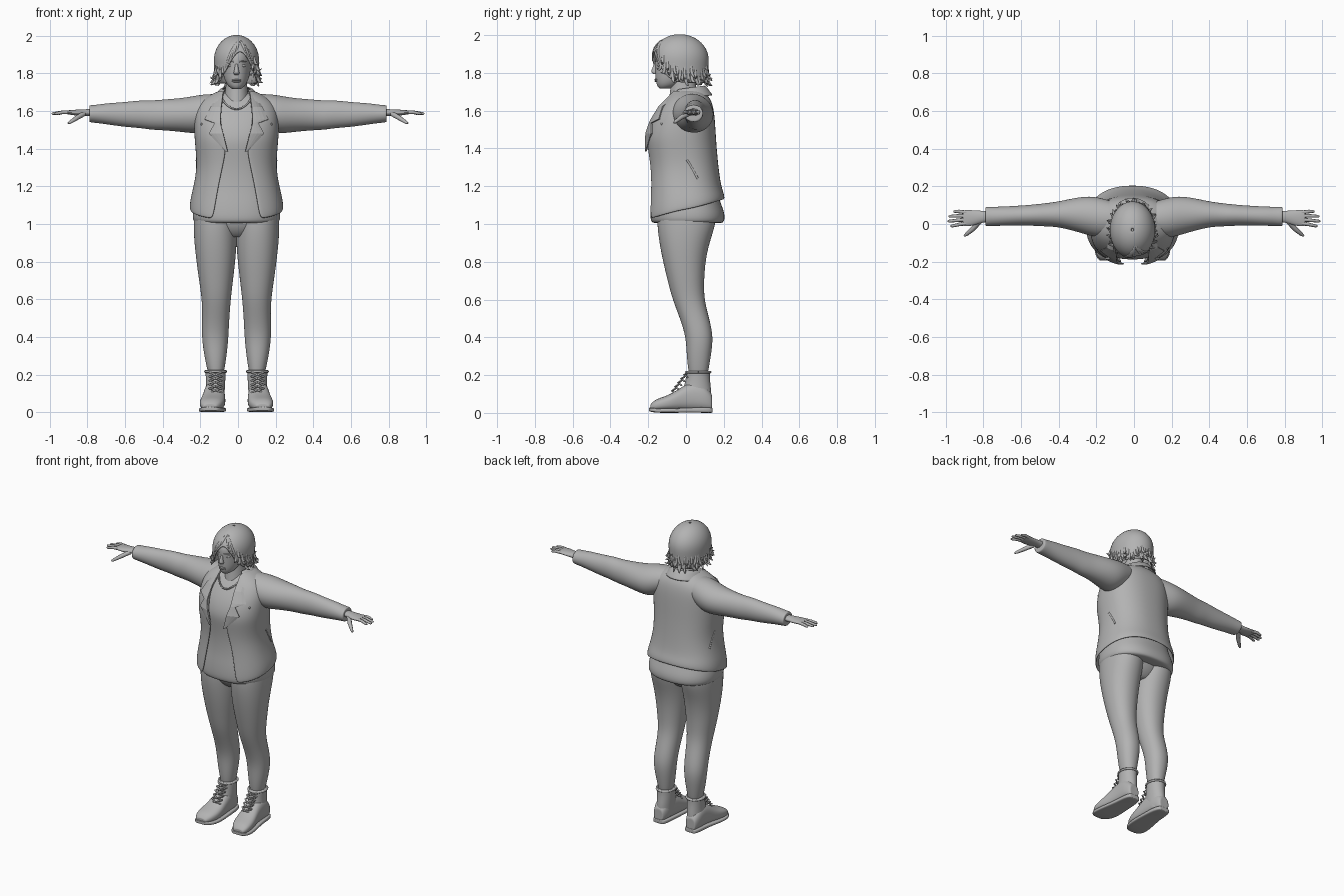
import bpy, bmesh, math, random
from math import sin, cos, pi
from mathutils import Vector

random.seed(4)
CENTRE = -0.008
ROUND = 0.85
old = bpy.data.objects.get("Cube")
if old:
    bpy.data.objects.remove(old, do_unlink=True)

grey = bpy.data.materials.new("plain grey")
grey.use_nodes = True
grey.diffuse_color = (0.45, 0.45, 0.45, 1)
grey.node_tree.nodes["Principled BSDF"].inputs["Base Color"].default_value = grey.diffuse_color


def finish(ob, mirror=False, subsurf=0, solid=0, shift=CENTRE):
    """Place an object, give it the material and add its modifiers."""
    bpy.context.scene.collection.objects.link(ob)
    ob.data.materials.append(grey)
    ob.location.x = shift
    if mirror:
        ob.modifiers.new("Mirror", 'MIRROR').use_mirror_merge = False
    if solid:
        mod = ob.modifiers.new("Solidify", 'SOLIDIFY')
        mod.thickness, mod.offset = solid, 0
    if subsurf:
        mod = ob.modifiers.new("Subdivision", 'SUBSURF')
        mod.levels = mod.render_levels = subsurf
    return ob


def surface(name, rows, closed=False, caps=False, smooth=True, **opts):
    """Skin rows of points with quads."""
    bm = bmesh.new()
    grid = [[bm.verts.new(p) for p in row] for row in rows]
    n = len(rows[0])
    for low, high in zip(grid, grid[1:]):
        for i in range(n if closed else n - 1):
            j = (i + 1) % n
            bm.faces.new((low[i], low[j], high[j], high[i]))
    if caps:
        bm.faces.new(grid[0])
        bm.faces.new(grid[-1])
    bmesh.ops.recalc_face_normals(bm, faces=bm.faces)
    mesh = bpy.data.meshes.new(name)
    bm.to_mesh(mesh)
    bm.free()
    if smooth:
        mesh.shade_smooth()
    return finish(bpy.data.objects.new(name, mesh), **opts)


def loft(name, axis, rings, power=1.0, sides=24, subsurf=2, **opts):
    """Rounded sections (position, low a, high a, low b, high b) along an axis."""
    def section(ring, scale=1):
        pos, a0, a1, b0, b1 = ring
        pts = []
        for i in range(sides):
            t = 2 * pi * i / sides
            c, s = (math.copysign(abs(v) ** power, v) * scale / 2 for v in (cos(t), sin(t)))
            a, b = (a0 + a1) / 2 + (a1 - a0) * c, (b0 + b1) / 2 + (b1 - b0) * s
            pts.append({'x': (pos, a, b), 'y': (a, pos, b), 'z': (a, b, pos)}[axis])
        return pts
    rows = [section(rings[0], 0.85)] + [section(r) for r in rings] + [section(rings[-1], 0.85)]
    return surface(name, rows, closed=True, caps=True, subsurf=subsurf, **opts)


def sym(rings):
    return [(z, -r, r, front, back) for z, r, front, back in rings]


def tubes(name, paths, radius, kind='POLY', **opts):
    """Round strands; every path point is (x, y, z, relative thickness)."""
    curve = bpy.data.curves.new(name, 'CURVE')
    curve.dimensions = '3D'
    curve.bevel_depth, curve.bevel_resolution = radius, 2
    curve.use_fill_caps = True
    for path in paths:
        sp = curve.splines.new(kind)
        sp.points.add(len(path) - 1)
        for pt, (x, y, z, w) in zip(sp.points, path):
            pt.co, pt.radius = (x, y, z, 1), w
        if kind == 'NURBS':
            sp.use_endpoint_u, sp.order_u, sp.resolution_u = True, 3, 5
        sp.use_smooth = True
    return finish(bpy.data.objects.new(name, curve), **opts)


def ball(name, loc, size, **opts):
    bm = bmesh.new()
    bmesh.ops.create_uvsphere(bm, u_segments=16, v_segments=10, radius=1)
    for v in bm.verts:
        v.co = Vector(loc) + v.co * Vector(size)
    mesh = bpy.data.meshes.new(name)
    bm.to_mesh(mesh)
    bm.free()
    mesh.shade_smooth()
    return finish(bpy.data.objects.new(name, mesh), **opts)


def lerp_table(table, z):
    for a, b in zip(table, table[1:]):
        if z <= b[0]:
            f = max(0, (z - a[0]) / (b[0] - a[0]))
            return [p + (q - p) * f for p, q in zip(a, b)][1:]
    return table[-1][1:]


# Trousers
loft("trouser_leg", 'z', [
    (.2, .068, .15, .015, .115), (.3, .052, .172, .003, .132), (.4, .042, .186, 0, .146),
    (.5, .038, .182, -.032, .124), (.6, .03, .184, -.072, .096), (.7, .018, .2, -.098, .096),
    (.8, .006, .213, -.122, .103), (.9, -.002, .225, -.142, .124), (1, -.005, .23, -.155, .16),
    (1.08, 0, .225, -.15, .16)], power=.93, mirror=True)
loft("trouser_seat", 'z', sym([(.93, .1, -.09, .08), (.98, .2, -.14, .13), (1.08, .22, -.155, .155)]))

# Boots
loft("boot_shaft", 'z', [
    (.03, .07, .165, .02, .133), (.1, .063, .165, -.03, .136), (.15, .06, .162, -.006, .13),
    (.195, .058, .164, 0, .126), (.222, .056, .166, .002, .128)], mirror=True)
loft("boot_foot", 'y', [
    (.137, .085, .155, .01, .1), (.1, .068, .17, .01, .15), (.04, .063, .172, .01, .17),
    (-.02, .06, .178, .01, .14), (-.07, .058, .19, .01, .105), (-.12, .062, .197, .01, .085),
    (-.165, .08, .193, .01, .07), (-.188, .105, .175, .015, .045)], power=.8, mirror=True)
loft("boot_sole", 'y', [
    (.14, .08, .158, 0, .028), (.1, .063, .174, 0, .03), (.03, .06, .174, .002, .028),
    (-.07, .053, .195, 0, .024), (-.13, .058, .203, 0, .024), (-.17, .075, .198, .002, .026),
    (-.195, .1, .175, .008, .028)], power=.45, subsurf=1, mirror=True)
laces = []
for i in range(5):
    y, z = -.068 + .016 * i, .112 + .021 * i
    for side in (-1, 1):
        laces.append([(.112 - .034 * side, y + .012, z - .008, 1), (.112, y - .006, z + .005, 1),
                      (.112 + .034 * side, y + .012, z + .016, 1)])
tubes("boot_laces", laces, .005, mirror=True)
tubes("boot_cuff", [[(.111 + .055 * cos(t * pi / 8), .065 + .063 * sin(t * pi / 8), .216, 1)
                     for t in range(17)]], .007, mirror=True)

# Shirt and jacket share one body profile: height, half width, front, back
body = [(1.02, .245, -.205, .2), (1.1, .24, -.2, .195), (1.2, .222, -.192, .18),
        (1.3, .205, -.19, .166), (1.4, .212, -.202, .157), (1.46, .218, -.209, .153),
        (1.54, .22, -.185, .148), (1.6, .215, -.15, .142), (1.65, .19, -.115, .13),
        (1.685, .13, -.085, .105), (1.705, .085, -.065, .08)]
opening = [(1.02, .125), (1.2, .095), (1.4, .052), (1.48, .075), (1.6, .088), (1.705, .07)]
inset = .016
shirt = [(1.005, .232, -.188, .205), (1.06, .236, -.19, .207), (1.13, .222, -.184, .175)]
shirt += [(z - .008, r - inset, f + inset, b - inset) for z, r, f, b in body[2:]]
loft("shirt", 'z', sym(shirt), power=ROUND, sides=32)


def body_point(t, z, out=0):
    r, front, back = lerp_table(body, z)
    s, c = (math.copysign(abs(v) ** ROUND, v) for v in (sin(t), cos(t)))
    return (r + out) * s, (front + back) / 2 - ((back - front) / 2 + out) * c, z


def front_point(x, z, out):
    r = lerp_table(body, z)[0]
    return (x, body_point(math.asin(min(1, abs(x) / r) ** (1 / ROUND)), z, out)[1], z)


rows = []
for z, r, front, back in body:
    start = math.asin(min(1, lerp_table(opening, z)[0] / r) ** (1 / ROUND))
    row = []
    for i in range(37):
        t = start + (2 * pi - 2 * start) * i / 36
        x, y, h = body_point(t, z)
        row.append((x, y, h + .055 * (1 - cos(t)) * max(0, (1.2 - z) / .18)))
    rows.append(row)
surface("jacket_body", rows, subsurf=2, solid=.012)

lapel = [(1.7, .07, .095), (1.62, .08, .135), (1.555, .085, .168), (1.535, .085, .115),
         (1.48, .07, .145), (1.385, .047, .055)]
surface("jacket_lapel", [[front_point(a + (b - a) * i / 4, z, .014) for i in range(5)]
                         for z, a, b in lapel], solid=.009, smooth=False, mirror=True)
collar = []
for grow, z in ((0, 1.715), (.012, 1.72), (.035, 1.685), (.05, 1.668)):
    collar.append([((.072 + grow) * sin(t), .01 - (.08 + grow) * cos(t), z - .012 * cos(t))
                   for t in (.9 + (2 * pi - 1.8) * i / 24 for i in range(25))])
surface("jacket_collar", collar, solid=.008, subsurf=1)
tubes("pocket_zip", [[body_point(1.65 + .06 * i, 1.34 - .025 * i, .004) + (1,) for i in range(5)]],
      .006, mirror=True)
ball("lapel_stud", front_point(.185, 1.53, .006), (.006, .006, .006), mirror=True)
tubes("shirt_neckline", [[front_point(x, 1.61 + 9 * x * x, -.013) + (1,)
                          for x in (.016 * i - .08 for i in range(11))]], .005)

# Sleeves, hands and fingers
loft("sleeve", 'x', [
    (.08, -.05, .11, 1.55, 1.69), (.16, -.075, .135, 1.5, 1.692), (.22, -.068, .148, 1.478, 1.684),
    (.29, -.045, .145, 1.488, 1.67), (.4, -.016, .12, 1.498, 1.662), (.46, -.014, .112, 1.5, 1.656),
    (.52, -.01, .105, 1.51, 1.658), (.6, -.008, .098, 1.515, 1.648), (.7, -.01, .093, 1.53, 1.642),
    (.755, -.01, .091, 1.537, 1.633), (.79, -.012, .092, 1.54, 1.632)], mirror=True, shift=0)
loft("hand", 'x', [
    (.76, .01, .07, 1.57, 1.612), (.81, .008, .07, 1.575, 1.61), (.85, -.008, .073, 1.575, 1.608),
    (.89, -.014, .075, 1.58, 1.606), (.91, -.01, .072, 1.584, 1.603)], mirror=True, shift=0)
fingers = [[(.89, .004 + .019 * i, 1.593, 1.1), (.93, .032 + (i - 1.5) * .023, 1.594, 1),
            (tip - .008, .028 + (i - 1.5) * .026, 1.587, .8), (tip, .028 + (i - 1.5) * .026, 1.586, .4)]
           for i, tip in enumerate((.975, .99, .985, .96))]
fingers.append([(.82, .015, 1.585, 1.5), (.855, -.025, 1.565, 1.4),
                (.89, -.055, 1.542, 1), (.902, -.064, 1.535, .5)])
tubes("fingers", fingers, .0095, mirror=True, shift=0)

# Neck, head and face
loft("neck", 'z', sym([(1.6, .07, -.1, .08), (1.68, .064, -.088, .065),
                       (1.74, .056, -.08, .05), (1.79, .055, -.08, .05)]))
loft("head", 'z', sym([
    (1.718, .024, -.142, -.08), (1.732, .045, -.154, -.04), (1.76, .061, -.161, 0),
    (1.8, .074, -.164, .06), (1.85, .08, -.165, .09), (1.9, .085, -.168, .1),
    (1.95, .075, -.13, .07), (1.975, .04, -.08, .02)]))
loft("nose", 'z', sym([(1.793, .012, -.172, -.15), (1.803, .018, -.187, -.15),
                       (1.82, .011, -.181, -.15), (1.85, .008, -.17, -.15)]), sides=12)
ball("eye", (.033, -.141, 1.842), (.015, .013, .009), mirror=True)
tubes("eyebrow", [[(.016, -.163, 1.862, .7), (.034, -.157, 1.868, 1), (.055, -.139, 1.862, .4)]],
      .004, 'NURBS', mirror=True)
for part, height in (("upper_lip", 1.765), ("lower_lip", 1.757)):
    ball(part, (0, -.157, height), (.024, .01, .005))


# Bobbed hair: a cap with a side-parted hairline and flicked ends
def hair_edge(t):
    d = abs((t - .18 + pi) % (2 * pi) - pi)
    return 1.745 + .17 * math.exp(-(d / .72) ** 2)


def hair_point(t, z, out=0):
    up = (z - 1.87) / .13
    r = math.sqrt(max(0, 1 - up * up)) if up > 0 else 1 + .05 * up
    return ((.116 * r + out) * sin(t), -.032 - (.148 * r + out) * cos(t), z)


cap = []
for k in range(13):
    drop = 1 - cos(pi / 2 * max(.02, k / 12))
    cap.append([hair_point(2 * pi * i / 48, 2 - (2 - hair_edge(2 * pi * i / 48)) * drop)
                for i in range(48)])
surface("hair_cap", cap, closed=True, subsurf=1, solid=.01)
locks = []
for i in range(64):
    t = .85 + (2 * pi - 1.5) * i / 64 + random.uniform(-.04, .04)
    z = hair_edge(t) + random.uniform(.0, .06)
    out, turn = random.uniform(.012, .034), random.uniform(-.16, .16)
    locks.append([hair_point(t, z + .05, -.004) + (.8,), hair_point(t, z + .01, .002) + (1,),
                  hair_point(t + turn / 2, z - .015, out / 2) + (.8,),
                  hair_point(t + turn, z - random.uniform(-.005, .03), out) + (.1,)])
tubes("hair_ends", locks, .009, 'NURBS')
fringe = [[hair_point(.2 - a * f, 1.985 - (1.985 - hair_edge(.2 - a)) * f ** 1.5, .002)
           + (1.1 - .9 * abs(2 * f - 1),) for f in (0, .2, .4, .6, .8, 1)]
          for a in (.25, .45, .65, .85, -.3, -.55, -.8)]
tubes("hair_fringe", fringe, .009, 'NURBS')
